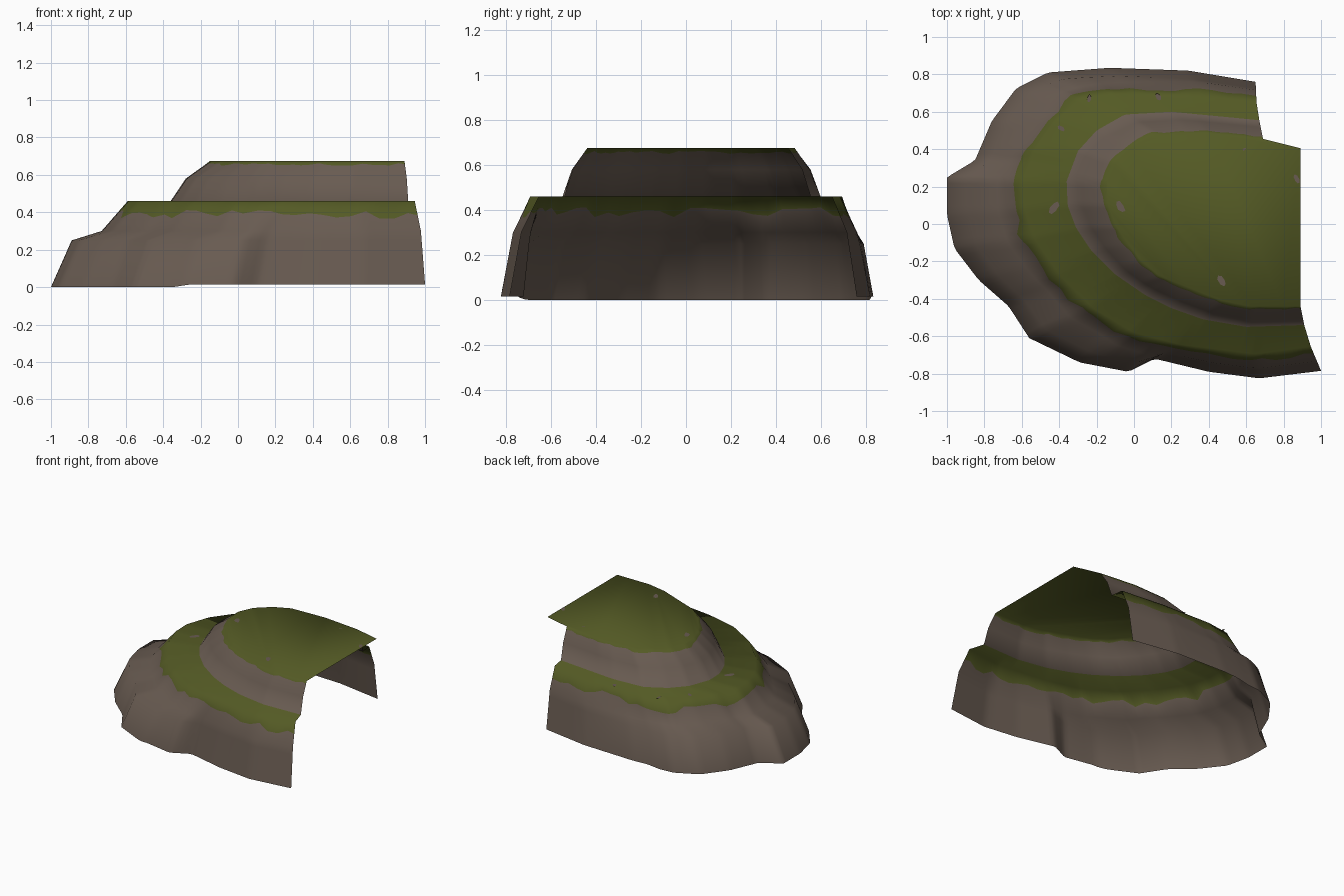
import bpy, math, random
from mathutils import Vector

if "Cube" in bpy.data.objects:
    bpy.data.objects.remove(bpy.data.objects["Cube"])

random.seed(4)
N = 150  # columns around the open C-shaped outline


def material(name, rgb):
    m = bpy.data.materials.new(name)
    m.diffuse_color = (*rgb, 1)
    m.use_nodes = True
    m.node_tree.nodes["Principled BSDF"].inputs["Base Color"].default_value = m.diffuse_color
    return m


ROCK = material("brown rock", (0.138, 0.104, 0.082))
GRASS = material("moss green", (0.088, 0.102, 0.018))


def resample(points):
    """Evenly spaced N points along a polyline."""
    pts = [Vector(p) for p in points]
    dist = [0.0]
    for a, b in zip(pts, pts[1:]):
        dist.append(dist[-1] + (b - a).length)
    out, k = [], 0
    for i in range(N):
        d = dist[-1] * i / (N - 1)
        while k < len(pts) - 2 and d > dist[k + 1]:
            k += 1
        out.append(pts[k].lerp(pts[k + 1], (d - dist[k]) / (dist[k + 1] - dist[k])))
    return out


def wobble(amount):
    """Ragged edge values, one per column."""
    knots = [random.uniform(-amount, amount) for _ in range(N // 3 + 3)]
    return [knots[i // 3] + (knots[i // 3 + 1] - knots[i // 3]) * (i % 3) / 3 for i in range(N)]


def add_object(name, verts, faces, mats):
    me = bpy.data.meshes.new(name)
    me.from_pydata(verts, [], faces)
    ob = bpy.data.objects.new(name, me)
    bpy.context.collection.objects.link(ob)
    for m in mats:
        me.materials.append(m)
    return ob


# Outlines seen from above, running back end -> left -> front end
base = resample([(0.65, 0.76), (0.29, 0.82), (-0.13, 0.835), (-0.46, 0.81), (-0.63, 0.725),
                 (-0.76, 0.55), (-0.85, 0.34), (-1, 0.25), (-1, 0.05), (-0.96, -0.13),
                 (-0.83, -0.3), (-0.67, -0.44), (-0.56, -0.61), (-0.29, -0.74), (-0.03, -0.79),
                 (0.11, -0.72), (0.4, -0.79), (0.67, -0.825), (1, -0.785)])
rim = resample([(0.655, 0.65), (0.3, 0.685), (-0.1, 0.695), (-0.28, 0.67), (-0.42, 0.55),
                (-0.53, 0.4), (-0.59, 0.22), (-0.585, 0.08), (-0.53, -0.08), (-0.4, -0.27),
                (-0.22, -0.45), (0, -0.58), (0.25, -0.645), (0.65, -0.695), (0.945, -0.655)])
foot = resample([(0.67, 0.555), (0.2, 0.6), (-0.05, 0.585), (-0.2, 0.5), (-0.3, 0.39),
                 (-0.36, 0.23), (-0.355, 0.1), (-0.31, -0.02), (-0.23, -0.14), (-0.1, -0.27),
                 (0.06, -0.38), (0.2, -0.45), (0.37, -0.51), (0.6, -0.55), (0.91, -0.54)])
crest = resample([(0.69, 0.455), (0.4, 0.485), (0.12, 0.475), (0, 0.42), (-0.1, 0.33),
                  (-0.15, 0.22), (-0.14, 0.1), (-0.09, -0.02), (0.04, -0.2), (0.14, -0.28),
                  (0.32, -0.35), (0.47, -0.41), (0.62, -0.44), (0.89, -0.44)])

# Cross-section of each column: lower cliff, grassy ledge, upper cliff
low_edge, high_edge = wobble(0.16), wobble(0.07)
columns = []
for i in range(N):
    b, r, f, c = base[i], rim[i], foot[i], crest[i]
    bulge = min(1, max(0, ((b - r).length - 0.15) / 0.17))  # rock shelf where the base juts out
    p0 = b.to_3d()
    p0.z = 0.015 * min(1, max(0, (b.x + 0.35) / 0.1))
    p1 = b.lerp(r, 0.33 - 0.06 * bulge).to_3d()
    p1.z = 0.25
    p2 = b.lerp(r, 0.4 + 0.26 * bulge).to_3d()
    p2.z = 0.30
    p4 = Vector((*r, 0.46))
    p3 = p2.lerp(p4, 0.56 + low_edge[i])
    p5 = Vector((*f, 0.46))
    p6 = Vector((*f.lerp(c, 0.38), 0.58))
    p8 = Vector((*c, 0.675))
    p7 = p6.lerp(p8, 0.8 + high_edge[i])
    columns.append((p0, p1, p2, p3, p4, p5, p6, p7, p8))

R = len(columns[0])
verts = [p for col in columns for p in col]
faces, colours = [], []
for i in range(N - 1):
    for k in range(R - 1):
        a = i * R + k
        faces.append((a, a + R, a + R + 1, a + 1))
        colours.append(1 if k in (3, 4, 7) else 0)

# Flat grassy plateau closing the top
verts.append(Vector((0.89, 0.405, 0.675)))
faces.append([i * R + R - 1 for i in range(N)] + [len(verts) - 1])
colours.append(1)

cliff = add_object("cliff_terrace", verts, faces, [ROCK, GRASS])
for poly, c in zip(cliff.data.polygons, colours):
    poly.material_index = c
    poly.use_smooth = True

# Small bare patches in the grass: x, y, z, length, angle
pv, pf = [], []
for x, y, z, s, ang in [(0.13, 0.68, 0.46, 0.028, 2.2), (-0.24, 0.672, 0.46, 0.022, 1.5),
                        (-0.39, 0.51, 0.46, 0.025, 2.6), (-0.43, 0.085, 0.46, 0.045, 1.0),
                        (-0.075, 0.095, 0.675, 0.038, 2.2), (0.47, -0.305, 0.675, 0.036, 2.2),
                        (0.31, -0.485, 0.46, 0.0, 0.5), (0.87, 0.24, 0.675, 0.026, 2.0),
                        (0.59, 0.4, 0.675, 0.012, 0.6)]:
    if s == 0:
        continue
    start = len(pv)
    for k in range(7):
        t = math.tau * k / 7
        q = random.uniform(0.75, 1.1) * s
        u, v = q * math.cos(t), 0.5 * q * math.sin(t)
        pv.append((x + u * math.cos(ang) - v * math.sin(ang),
                   y + u * math.sin(ang) + v * math.cos(ang), z + 0.003))
    pf.append(list(range(start, start + 7)))
add_object("bare_patches", pv, pf, [ROCK])
